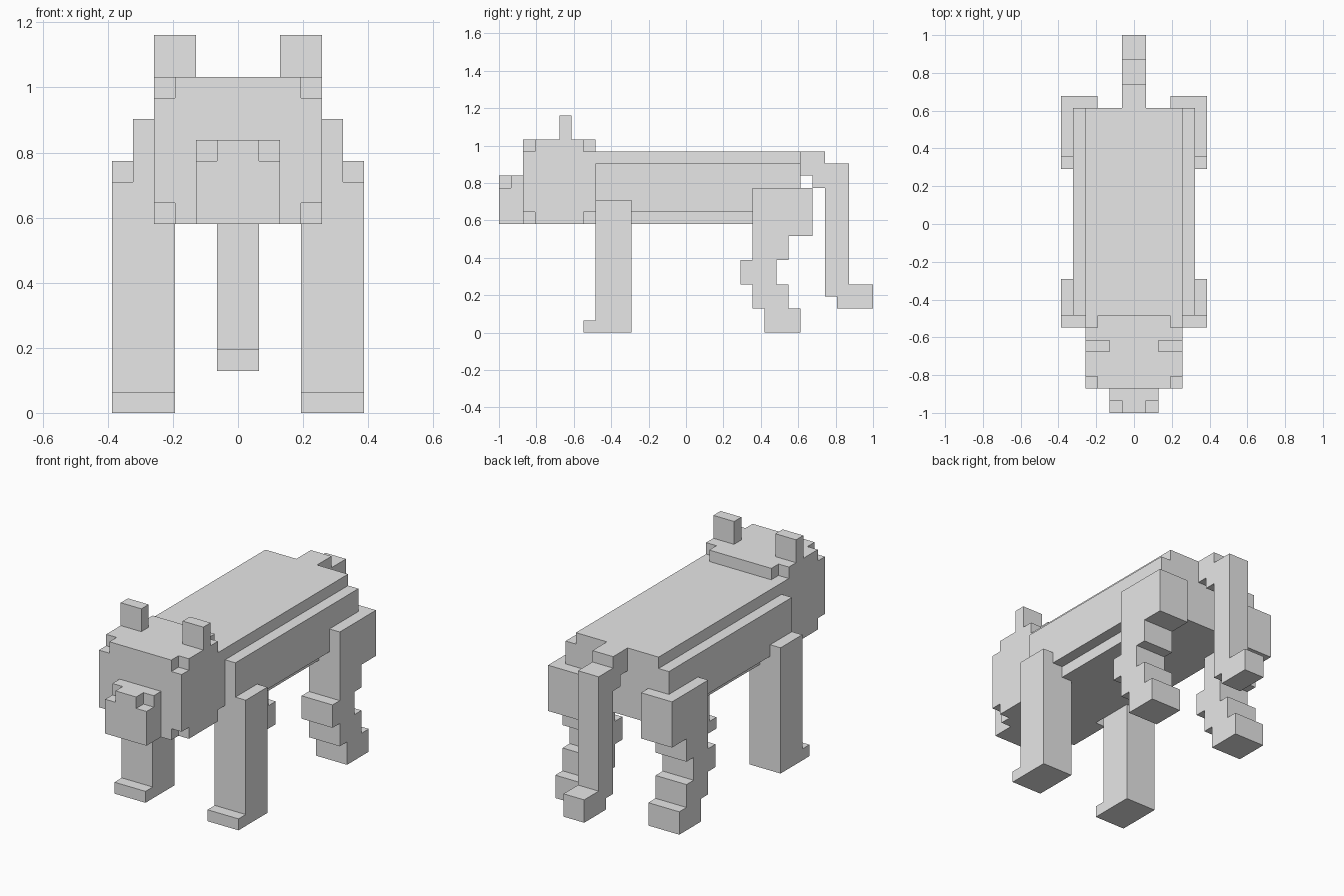
import bpy
import bmesh
from itertools import product
from mathutils import Vector

cube = bpy.data.objects.get("Cube")
if cube:
    bpy.data.objects.remove(cube, do_unlink=True)

UNIT = 2 / 31  # edge of one building block
LENGTH = 31    # blocks from muzzle to tail tip

grey = bpy.data.materials.new("plain grey")
grey.use_nodes = True
grey.diffuse_color = (0.8, 0.8, 0.8, 1)
grey.node_tree.nodes["Principled BSDF"].inputs["Base Color"].default_value = (0.8, 0.8, 0.8, 1)


def cells(box):
    """Blocks inside a box given as x, y and z ranges."""
    return set(product(*(range(a, b) for a, b in box)))


def block_part(name, boxes, cut=(), mirror=False):
    """Outer skin of joined boxes, less the cut ones, with flat areas merged."""
    solid = set().union(*map(cells, boxes)) - set().union(*map(cells, cut))
    bm = bmesh.new()
    for cell in solid:
        for axis, side in product(range(3), (0, 1)):
            neighbour = list(cell)
            neighbour[axis] += 2 * side - 1
            if tuple(neighbour) in solid:
                continue
            u, v = (axis + 1) % 3, (axis + 2) % 3
            ring = [(0, 0), (1, 0), (1, 1), (0, 1)]
            verts = []
            for du, dv in ring if side else reversed(ring):
                p = Vector(cell)
                p[axis] += side
                p[u] += du
                p[v] += dv
                p.y -= LENGTH / 2
                verts.append(bm.verts.new(p * UNIT))
            bm.faces.new(verts)
    bmesh.ops.remove_doubles(bm, verts=bm.verts, dist=UNIT / 100)
    bmesh.ops.dissolve_limit(bm, angle_limit=0.01, verts=bm.verts, edges=bm.edges)
    mesh = bpy.data.meshes.new(name)
    bm.to_mesh(mesh)
    bm.free()
    mesh.materials.append(grey)
    obj = bpy.data.objects.new(name, mesh)
    bpy.context.collection.objects.link(obj)
    if mirror:
        obj.modifiers.new("other side", "MIRROR").use_mirror_merge = False
    return obj


# Torso: a tall core with wider flanks
block_part("body", [((-4, 4), (8, 25), (9, 15)),
                    ((-5, 5), (8, 25), (10, 14))])

# Head with its eight corner blocks taken off
corners = [((x, x + 1), (y, y + 1), (z, z + 1))
           for x, y, z in product((-4, 3), (2, 7), (9, 15))]
block_part("head", [((-4, 4), (2, 8), (9, 16))], corners)

# Muzzle with its upper front corners taken off
block_part("muzzle", [((-2, 2), (0, 2), (9, 13))],
           [((x, x + 1), (0, 1), (12, 13)) for x in (-2, 1)])

block_part("ears", [((2, 4), (5, 6), (16, 18))], mirror=True)

# Straight front legs with a low toe
LEG = (3, 6)
block_part("front_legs", [(LEG, (8, 11), (0, 11)),
                          (LEG, (7, 8), (0, 1))], mirror=True)

# Stepped hind legs: foot, shin, hock, lower thigh, thigh
block_part("hind_legs", [(LEG, (22, 25), (0, 2)),
                         (LEG, (21, 24), (2, 4)),
                         (LEG, (20, 23), (4, 6)),
                         (LEG, (21, 24), (6, 8)),
                         (LEG, (21, 26), (8, 12))], mirror=True)

# Tail: root, bend, long drop, turned-out tip
TAIL = (-1, 1)
block_part("tail", [(TAIL, (25, 27), (13, 15)),
                    (TAIL, (26, 27), (12, 15)),
                    (TAIL, (27, 29), (3, 14)),
                    (TAIL, (28, 31), (2, 4))])
